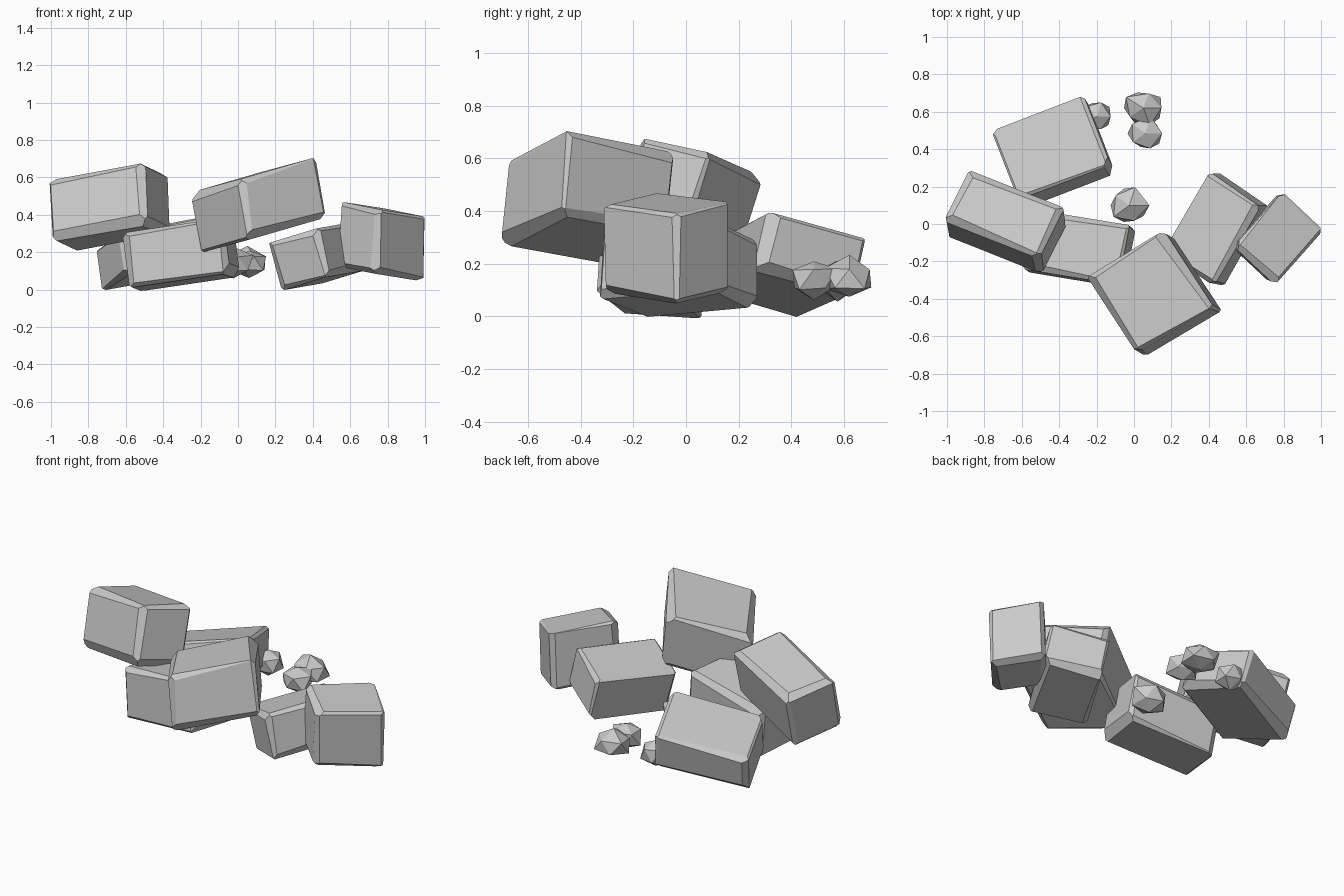
import bpy, bmesh, random
from mathutils import Vector, Matrix
from itertools import combinations, product

if "Cube" in bpy.data.objects:
    bpy.data.objects.remove(bpy.data.objects["Cube"])

random.seed(4)

def finish(bm, name):
    bmesh.ops.recalc_face_normals(bm, faces=bm.faces)
    me = bpy.data.meshes.new(name)
    bm.to_mesh(me)
    bm.free()
    ob = bpy.data.objects.new(name, me)
    bpy.context.collection.objects.link(ob)

def block(name, centre, u, v, w):
    """Rough-hewn block: half-axis vectors u, v, w; every edge cut by an uneven chamfer."""
    axes = [Vector(a) * 1.03 for a in (u, v, w)]
    lens = [a.length for a in axes]
    bm = bmesh.new()
    bmesh.ops.create_cube(bm, size=2, matrix=Matrix.Diagonal((*lens, 1)))
    for i, j in combinations(range(3), 2):
        for si, sj in product((-1, 1), repeat=2):
            n, p = Vector((0, 0, 0)), Vector((0, 0, 0))
            cut = random.uniform(0.01, 0.04)
            tilt = random.uniform(0.6, 1.5)
            n[i], n[j] = si, sj * tilt
            p[i], p[j] = si * (lens[i] - cut), sj * lens[j]
            n[3 - i - j] = random.uniform(-0.06, 0.06)
            bmesh.ops.bisect_plane(bm, geom=bm.verts[:] + bm.edges[:] + bm.faces[:],
                                   plane_co=p, plane_no=n, clear_outer=True)
            rim = [e for e in bm.edges if e.is_boundary]
            if rim:
                bmesh.ops.holes_fill(bm, edges=rim, sides=0)
    # place in the slanted axes
    m = Matrix([a.normalized() for a in axes]).transposed().to_4x4()
    bm.transform(Matrix.Translation(centre) @ m)
    finish(bm, name)

def pebble(name, centre, size):
    """Spiky low-poly pebble."""
    bm = bmesh.new()
    bmesh.ops.create_icosphere(bm, subdivisions=1, radius=1)
    for vert in bm.verts:
        vert.co *= random.uniform(0.85, 1.15)
        vert.co = Vector(centre) + Vector([c * s for c, s in zip(vert.co, size)])
    finish(bm, name)

# large blocks
block("upper_left_block", (-0.687, 0.008, 0.443), (0.247, -0.10, 0.043), (0.066, 0.133, -0.028), (-0.008, 0.05, 0.160))
block("lower_left_block", (-0.305, -0.13, 0.187), (0.262, -0.043, 0.038), (0.03, 0.155, -0.01), (-0.02, 0.01, 0.143))
block("upper_front_block", (0.108, -0.374, 0.452), (0.20, 0.12, 0.058), (0.13, -0.198, 0.035), (-0.025, 0.012, 0.157))
block("lower_right_block", (0.443, -0.03, 0.182), (0.12, 0.207, 0.022), (0.13, -0.09, 0.04), (-0.03, 0.002, 0.125))
block("right_block", (0.766, -0.077, 0.257), (0.126, 0.142, -0.02), (-0.107, 0.10, 0.022), (0.007, 0.0, 0.168))
block("back_left_block", (-0.43, 0.385, 0.193), (0.24, 0.09, 0.045), (-0.07, 0.18, -0.05), (-0.015, 0.025, 0.107))

# small pebbles
pebble("pebble_back", (0.05, 0.62, 0.145), (0.115, 0.1, 0.08))
pebble("pebble_mid", (0.06, 0.485, 0.14), (0.095, 0.095, 0.08))
pebble("pebble_centre", (-0.025, 0.10, 0.14), (0.105, 0.105, 0.085))
pebble("pebble_left", (-0.20, 0.575, 0.14), (0.085, 0.085, 0.08))
